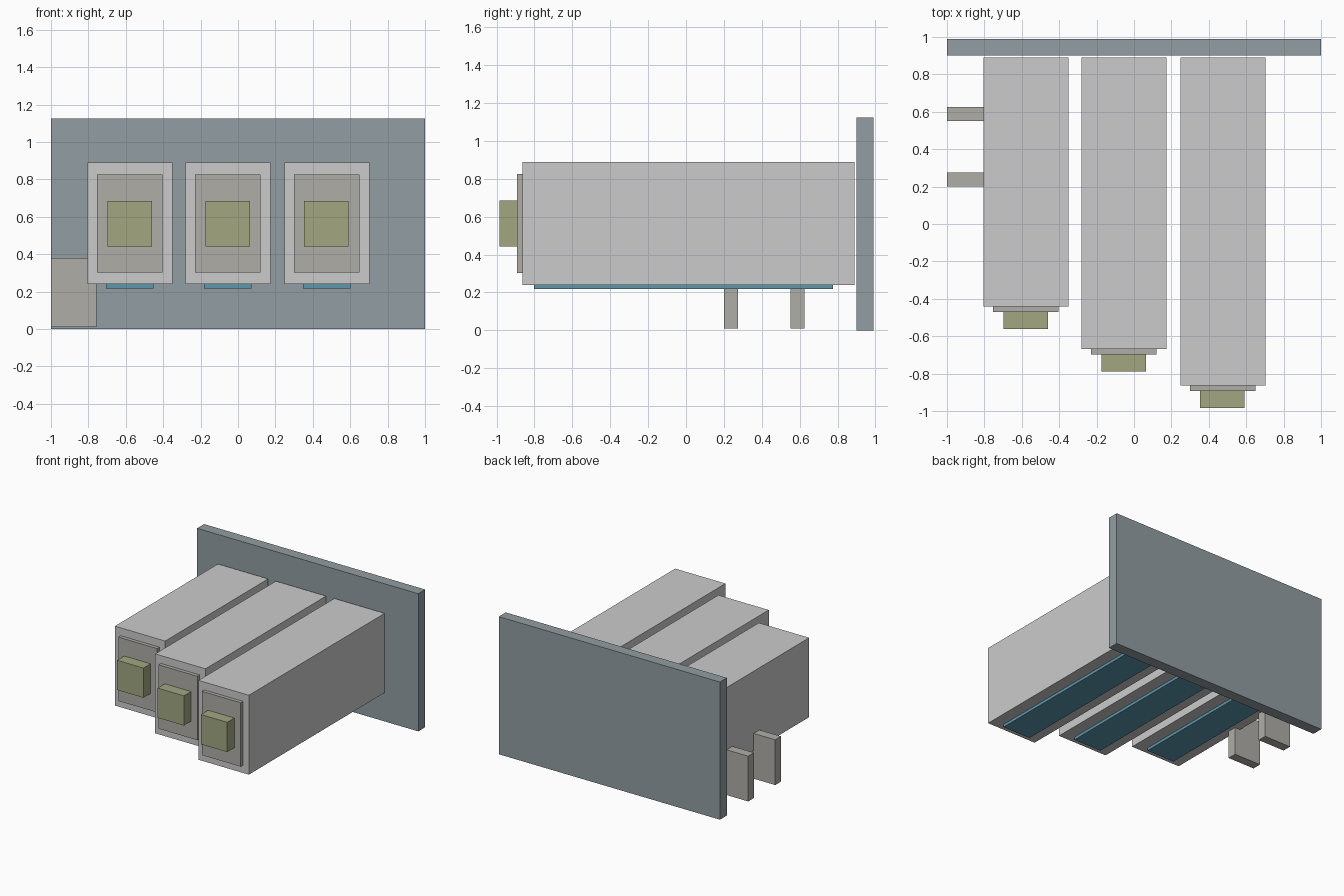
import bpy
from mathutils import Matrix, Vector
import bmesh

if "Cube" in bpy.data.objects:
    bpy.data.objects.remove(bpy.data.objects["Cube"])


def material(name, color):
    m = bpy.data.materials.new(name)
    m.diffuse_color = (*color, 1)
    m.use_nodes = True
    m.node_tree.nodes["Principled BSDF"].inputs["Base Color"].default_value = m.diffuse_color
    return m


PLATE = material("slate", (0.29, 0.34, 0.36))
TRIM = material("warm_grey", (0.43, 0.42, 0.39))
OLIVE = material("olive", (0.36, 0.39, 0.22))
BLUE = material("blue", (0.11, 0.31, 0.42))


def box(name, x, y, z, mat=None):
    """Box from (min, max) ranges on each axis."""
    lo, hi = map(Vector, zip(x, y, z))
    bm = bmesh.new()
    bmesh.ops.create_cube(bm, size=1, matrix=Matrix.Diagonal((*(hi - lo), 1)))
    mesh = bpy.data.meshes.new(name)
    bm.to_mesh(mesh)
    bm.free()
    if mat:
        mesh.materials.append(mat)
    ob = bpy.data.objects.new(name, mesh)
    ob.location = (lo + hi) / 2
    bpy.context.collection.objects.link(ob)
    return ob


def span(center, width):
    return center - width / 2, center + width / 2


# Upright backing plate
box("back_plate", (-1, 1), (0.90, 0.99), (0, 1.125), PLATE)

# Three staggered beams, each with end panel, push block and underside strip
for i, (cx, front) in enumerate([(-0.578, -0.44), (-0.054, -0.667), (0.475, -0.863)], 1):
    box(f"beam_{i}", span(cx, 0.455), (front, 0.89), (0.24, 0.889))
    box(f"end_panel_{i}", span(cx, 0.35), (front - 0.03, front), (0.303, 0.825), TRIM)
    box(f"end_block_{i}", span(cx - 0.002, 0.238), (front - 0.122, front - 0.03), (0.442, 0.685), OLIVE)
    box(f"under_strip_{i}", span(cx, 0.254), (front + 0.06, 0.775), (0.217, 0.24), BLUE)

# Side brackets reaching into the outer beam
for i, y in enumerate((0.238, 0.588), 1):
    box(f"side_bracket_{i}", (-1, -0.757), span(y, 0.075), (0.01, 0.38), TRIM)
